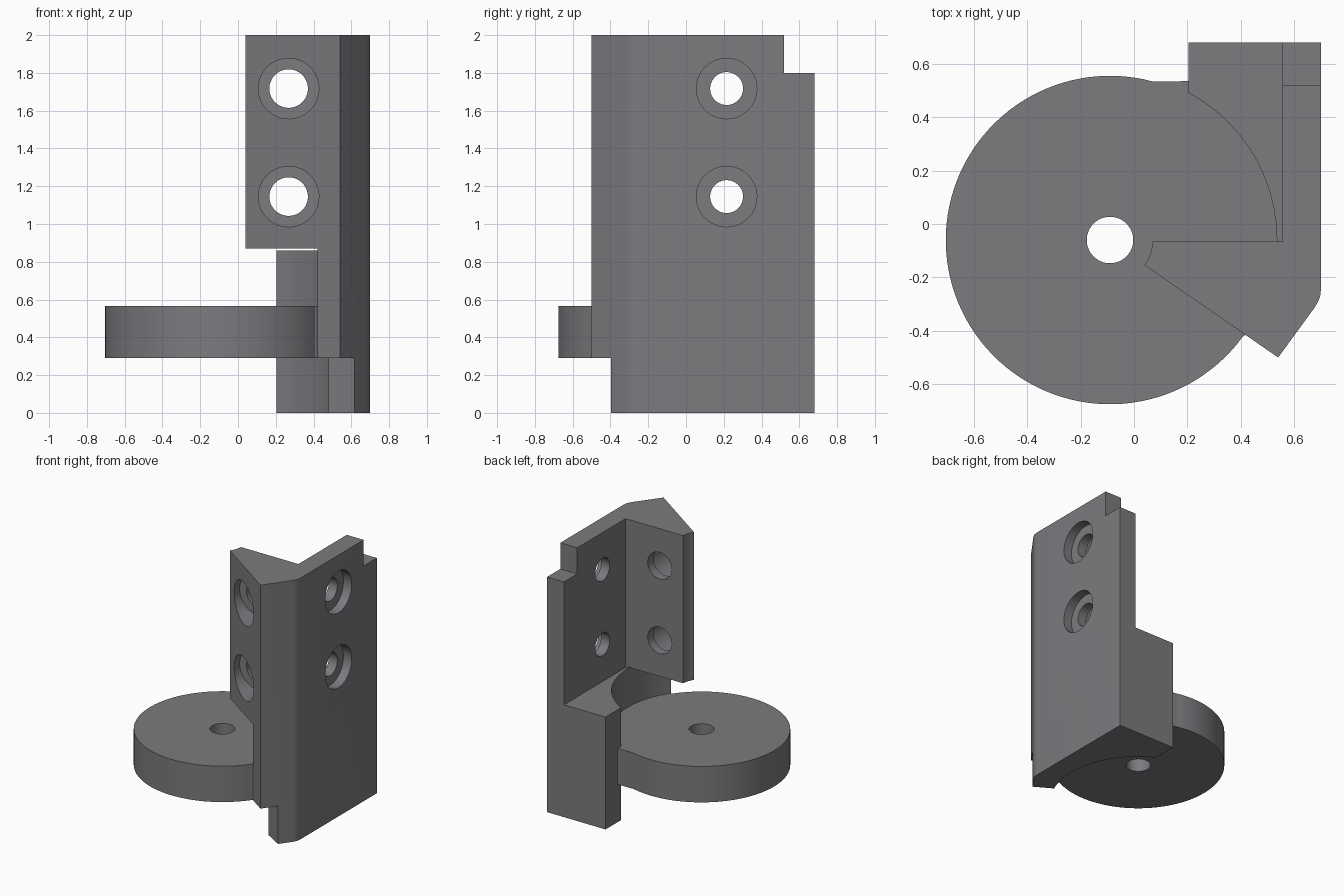
import bpy, bmesh, math
from mathutils import Matrix

if "Cube" in bpy.data.objects:
    bpy.data.objects.remove(bpy.data.objects["Cube"])

grey = bpy.data.materials.new("neutral_grey")
grey.diffuse_color = (0.2, 0.2, 0.215, 1)
grey.use_nodes = True
grey.node_tree.nodes["Principled BSDF"].inputs["Base Color"].default_value = grey.diffuse_color
CX, CY = -0.09, -0.06            # axis of the round base


def finish(name, bm):
    bmesh.ops.recalc_face_normals(bm, faces=bm.faces)
    mesh = bpy.data.meshes.new(name)
    bm.to_mesh(mesh)
    bm.free()
    mesh.materials.append(grey)
    ob = bpy.data.objects.new(name, mesh)
    bpy.context.collection.objects.link(ob)
    return ob


def prism(name, pts, z0, z1):
    bm = bmesh.new()
    face = bm.faces.new([bm.verts.new((x, y, z0)) for x, y in pts])
    ext = bmesh.ops.extrude_face_region(bm, geom=[face])
    for v in ext["geom"]:
        if isinstance(v, bmesh.types.BMVert):
            v.co.z = z1
    return finish(name, bm)


def cylinder(name, centre, r, depth, axis="Z"):
    rot = {"X": Matrix.Rotation(math.pi / 2, 4, "Y"),
           "Y": Matrix.Rotation(math.pi / 2, 4, "X"), "Z": Matrix()}[axis]
    bm = bmesh.new()
    bmesh.ops.create_cone(bm, cap_ends=True, segments=64, radius1=r, radius2=r,
                          depth=depth, matrix=Matrix.Translation(centre) @ rot)
    return finish(name, bm)


def arc(r, a0, a1, n):
    out = []
    for i in range(n + 1):
        a = math.radians(a0 + (a1 - a0) * i / n)
        out.append((CX + r * math.cos(a), CY + r * math.sin(a)))
    return out


def boolean(ob, tool, op="DIFFERENCE"):
    mod = ob.modifiers.new("bool", "BOOLEAN")
    mod.operation, mod.object, mod.solver = op, tool, "EXACT"
    bpy.context.view_layer.objects.active = ob
    bpy.ops.object.modifier_apply(modifier=mod.name)
    bpy.data.objects.remove(tool)


def smooth(ob):
    bpy.ops.object.select_all(action="DESELECT")
    ob.select_set(True)
    bpy.context.view_layer.objects.active = ob
    bpy.ops.object.shade_smooth_by_angle(angle=math.radians(20))


# Upright angle bracket: side wall plus slanted front flange
outline = [(0.7, 0.68), (0.557, 0.68), (0.557, -0.065)]
outline += arc(0.16, -1.8, -36, 5)
outline += [(0.54, -0.5), (0.675, -0.315), (0.688, -0.294), (0.697, -0.272), (0.7, -0.245)]
bracket = prism("angle_bracket", outline, 0, 2)

# Rear foot block
boolean(bracket, prism("foot", [(0.205, 0.68), (0.205, -0.065), (0.62, -0.065), (0.62, 0.68)],
                       0, 0.86), "UNION")

# Round pocket under the flange, front toe relief, top rear step
boolean(bracket, cylinder("pocket", (CX, CY, 0.335), 0.625, 1.07))
boolean(bracket, prism("toe", [(0.2, -0.149), (0.2, -0.8), (0.8, -0.8), (0.8, -0.505)], -0.1, 0.29))
boolean(bracket, prism("step", [(0.4, 0.52), (0.9, 0.52), (0.9, 0.9), (0.4, 0.9)], 1.8, 2.2))

# Counterbored screw holes through both walls
for z in (1.145, 1.717):
    boolean(bracket, cylinder("side_hole", (0.65, 0.215, z), 0.087, 0.5, "X"))
    boolean(bracket, cylinder("side_bore", (0.78, 0.215, z), 0.16, 0.3, "X"))
    boolean(bracket, cylinder("front_hole", (0.268, -0.2, z), 0.102, 0.6, "Y"))
    boolean(bracket, cylinder("front_bore", (0.268, -0.385, z), 0.16, 0.5, "Y"))
smooth(bracket)

# Round base disc with joining web, seated in the pocket
disc_outline = arc(0.615, 75, 324, 80) + arc(0.635, -32, 57, 30) + [(0.24, 0.535)]
disc = prism("round_base", disc_outline, 0.29, 0.565)
boolean(disc, cylinder("centre_hole", (CX, CY, 0.43), 0.087, 0.6))
smooth(disc)
